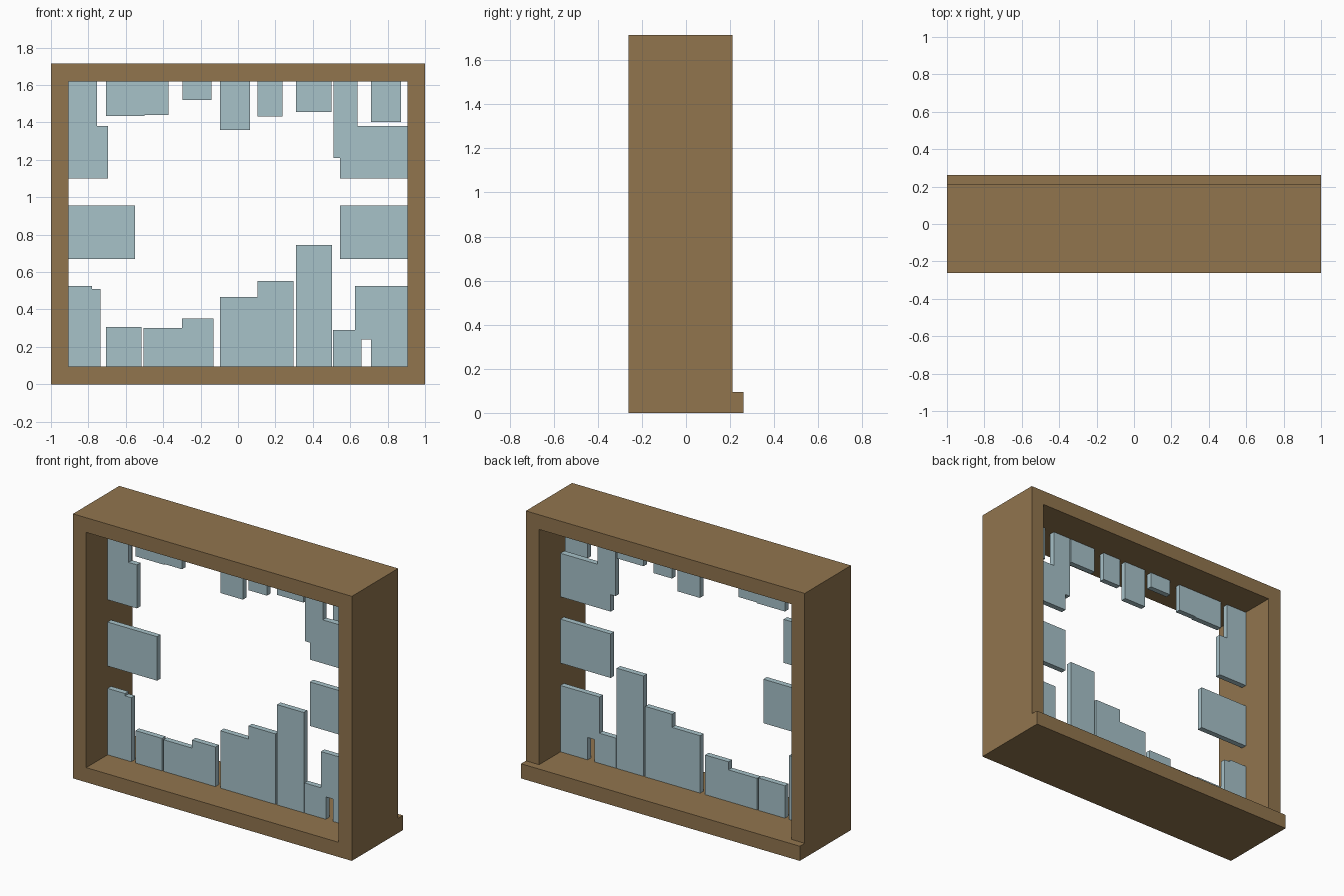
import bpy, bmesh, math
from mathutils import Vector

cube = bpy.data.objects.get("Cube")
if cube:
    bpy.data.objects.remove(cube, do_unlink=True)


def make_material(name, rgb):
    mat = bpy.data.materials.new(name)
    mat.use_nodes = True
    mat.diffuse_color = (*rgb, 1)
    mat.node_tree.nodes["Principled BSDF"].inputs["Base Color"].default_value = (*rgb, 1)
    return mat


wood = make_material("brown wood", (0.283, 0.178, 0.076))
glass = make_material("pale blue glass", (0.39, 0.54, 0.584))

# Main dimensions
FRONT, BACK, SILL_BACK = -0.262, 0.212, 0.262
HEIGHT, INNER = 1.715, 0.905
LOW, HIGH = 0.095, 1.62
GLASS_Y, GLASS_HALF = -0.025, 0.018


def finish(bm, name, mat):
    bmesh.ops.recalc_face_normals(bm, faces=bm.faces)
    mesh = bpy.data.meshes.new(name)
    bm.to_mesh(mesh)
    bm.free()
    mesh.materials.append(mat)
    obj = bpy.data.objects.new(name, mesh)
    bpy.context.collection.objects.link(obj)
    return obj


def extrude_back(bm, faces, depth):
    out = bmesh.ops.extrude_face_region(bm, geom=faces)["geom"]
    verts = [g for g in out if isinstance(g, bmesh.types.BMVert)]
    bmesh.ops.translate(bm, verts=verts, vec=(0, depth, 0))
    return [g for g in out if isinstance(g, bmesh.types.BMFace)]


# Window frame: a grid of cells with an open middle, extruded to depth
def build_frame():
    bm = bmesh.new()
    xs, zs = (-1, -INNER, INNER, 1), (0, LOW, HIGH, HEIGHT)
    grid = [[bm.verts.new((x, FRONT, z)) for z in zs] for x in xs]
    for i in range(3):
        for j in range(3):
            if (i, j) != (1, 1):
                bm.faces.new((grid[i][j], grid[i + 1][j],
                              grid[i + 1][j + 1], grid[i][j + 1]))
    back = extrude_back(bm, bm.faces[:], BACK - FRONT)
    # Projecting sill along the back of the bottom rail
    sill = [f for f in back if f.calc_center_median().z < LOW]
    extrude_back(bm, sill, SILL_BACK - BACK)
    bmesh.ops.delete(bm, geom=[f for f in sill if f.is_valid], context="FACES")
    bmesh.ops.dissolve_limit(bm, angle_limit=math.radians(1),
                             verts=bm.verts, edges=bm.edges)
    finish(bm, "window_frame", wood)


# Glass shard: an outline in x and z, extruded to its thickness
def shard(name, outline):
    bm = bmesh.new()
    y = GLASS_Y - GLASS_HALF
    face = bm.faces.new([bm.verts.new(Vector((x, y, z))) for x, z in outline])
    extrude_back(bm, [face], 2 * GLASS_HALF)
    finish(bm, name, glass)


# Shard with a flat edge on a rail and steps of (end x, free edge z)
def stepped(name, base, start, *steps):
    outline, x = [(start, base)], start
    for end, z in steps:
        outline += [(x, z), (end, z)]
        x = end
    shard(name, outline + [(x, base)])


build_frame()

# Shards standing on the bottom rail
stepped("lower_shard_right_corner", LOW, -INNER, (-0.78, 0.525), (-0.735, 0.51))
stepped("lower_shard_short", LOW, -0.705, (-0.515, 0.305))
stepped("lower_shard_low_step", LOW, -0.505, (-0.3, 0.3), (-0.132, 0.352))
stepped("lower_shard_high_step", LOW, -0.097, (0.105, 0.467), (0.298, 0.552))
stepped("lower_shard_tall", LOW, 0.31, (0.502, 0.745))
shard("lower_shard_left_corner", [
    (0.507, LOW), (0.507, 0.29), (0.625, 0.29), (0.625, 0.525), (INNER, 0.525),
    (INNER, LOW), (0.71, LOW), (0.71, 0.24), (0.66, 0.24), (0.66, LOW)])

# Shards hanging from the top rail
stepped("upper_shard_right_corner", HIGH, -INNER, (-0.755, 1.1))
bpy.data.objects.remove(bpy.data.objects["upper_shard_right_corner"], do_unlink=True)
shard("upper_shard_right_corner", [
    (-INNER, HIGH), (-0.755, HIGH), (-0.755, 1.382), (-0.695, 1.382),
    (-0.695, 1.1), (-INNER, 1.1)])
stepped("upper_shard_wide", HIGH, -0.705, (-0.5, 1.435), (-0.372, 1.44))
stepped("upper_shard_small", HIGH, -0.297, (-0.142, 1.52))
stepped("upper_shard_long", HIGH, -0.095, (0.065, 1.36))
stepped("upper_shard_narrow", HIGH, 0.105, (0.238, 1.432))
stepped("upper_shard_middle", HIGH, 0.31, (0.5, 1.457))
stepped("upper_shard_square", HIGH, 0.71, (0.872, 1.402))
shard("upper_shard_left_corner", [
    (0.51, HIGH), (0.638, HIGH), (0.638, 1.382), (INNER, 1.382),
    (INNER, 1.1), (0.545, 1.1), (0.545, 1.21), (0.51, 1.21)])

# Shards held by the side posts
stepped("middle_shard_right", 0.67, -INNER, (-0.55, 0.955))
stepped("middle_shard_left", 0.67, 0.545, (INNER, 0.955))
